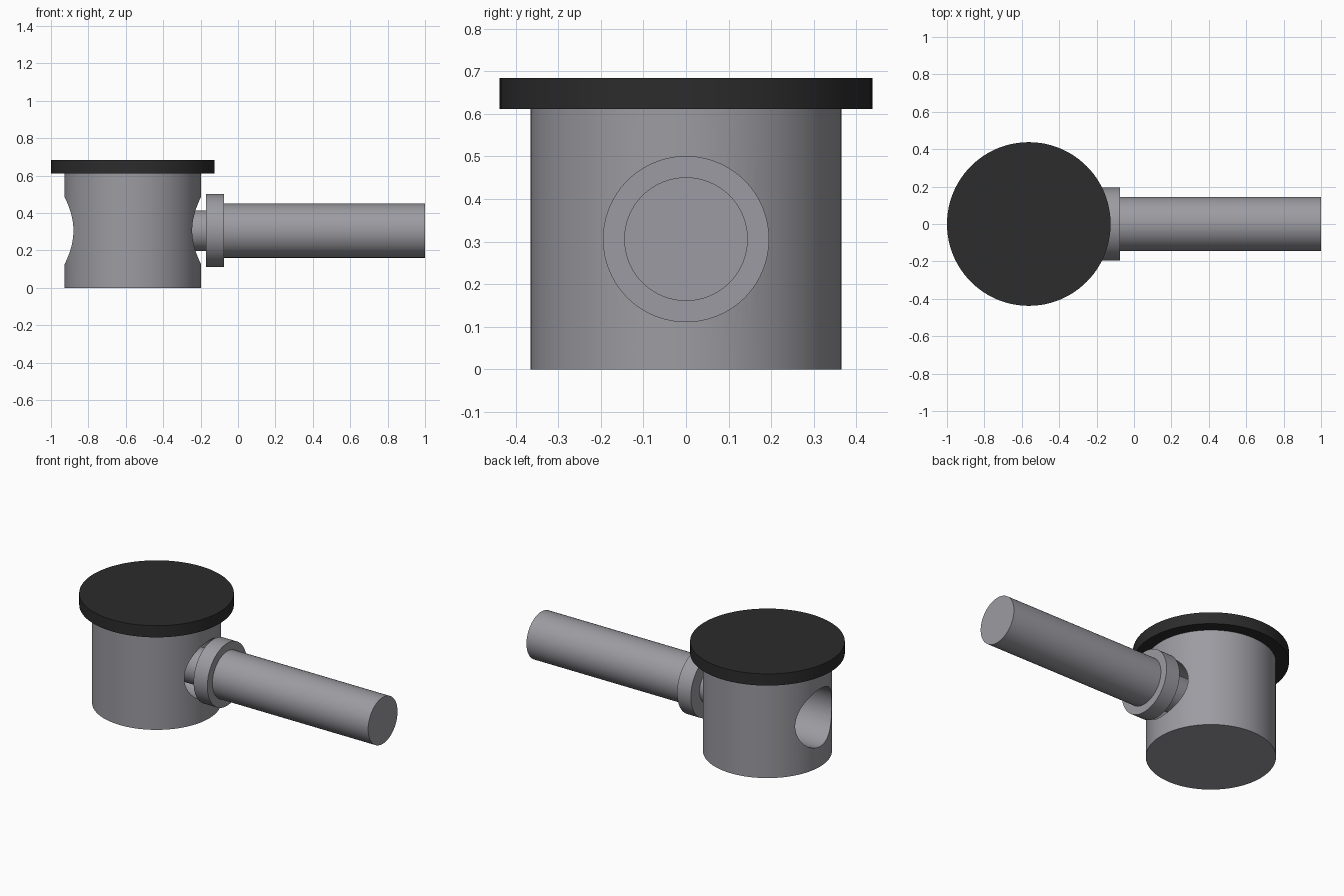
import bpy
import math

cube = bpy.data.objects.get("Cube")
if cube:
    bpy.data.objects.remove(cube, do_unlink=True)


def material(name, color):
    mat = bpy.data.materials.new(name)
    mat.use_nodes = True
    mat.diffuse_color = color
    mat.node_tree.nodes["Principled BSDF"].inputs["Base Color"].default_value = color
    return mat


steel = material("steel grey", (0.33, 0.33, 0.36, 1))
black = material("matte black", (0.025, 0.025, 0.025, 1))

BODY_X = -0.5625
AXIS_Z = 0.306


def cylinder(name, radius, start, end, mat, sideways=False):
    """Cylinder standing on the body axis, or lying along x at the bore height."""
    middle = (start + end) / 2
    location = (middle, 0, AXIS_Z) if sideways else (BODY_X, 0, middle)
    rotation = (0, math.pi / 2, 0) if sideways else (0, 0, 0)
    bpy.ops.mesh.primitive_cylinder_add(vertices=96, radius=radius, depth=end - start,
                                        location=location, rotation=rotation)
    obj = bpy.context.object
    obj.name = name
    obj.data.materials.append(mat)
    return obj


def smooth(obj):
    bpy.ops.object.select_all(action="DESELECT")
    obj.select_set(True)
    bpy.context.view_layer.objects.active = obj
    bpy.ops.object.shade_smooth_by_angle(angle=math.radians(30))


# Upright body with a bore straight through it
body = cylinder("body", 0.365, 0, 0.611, steel)
cutter = cylinder("bore_cutter", 0.18, -1.1, 0, steel, sideways=True)
cutter.hide_render = True
cutter.hide_viewport = True
bore = body.modifiers.new("bore", "BOOLEAN")
bore.operation = "DIFFERENCE"
bore.solver = "EXACT"
bore.object = cutter
bpy.ops.object.select_all(action="DESELECT")
body.select_set(True)
bpy.context.view_layer.objects.active = body
bpy.ops.object.modifier_apply(modifier="bore")
bpy.data.objects.remove(cutter, do_unlink=True)
smooth(body)

# Flat cap
smooth(cylinder("cap", 0.4375, 0.611, 0.684, black))

# Handle: neck inside the bore, collar, long grip
smooth(cylinder("neck", 0.109, -0.36, -0.17, steel, sideways=True))
smooth(cylinder("collar", 0.195, -0.17, -0.075, steel, sideways=True))
smooth(cylinder("grip", 0.145, -0.075, 1, steel, sideways=True))
